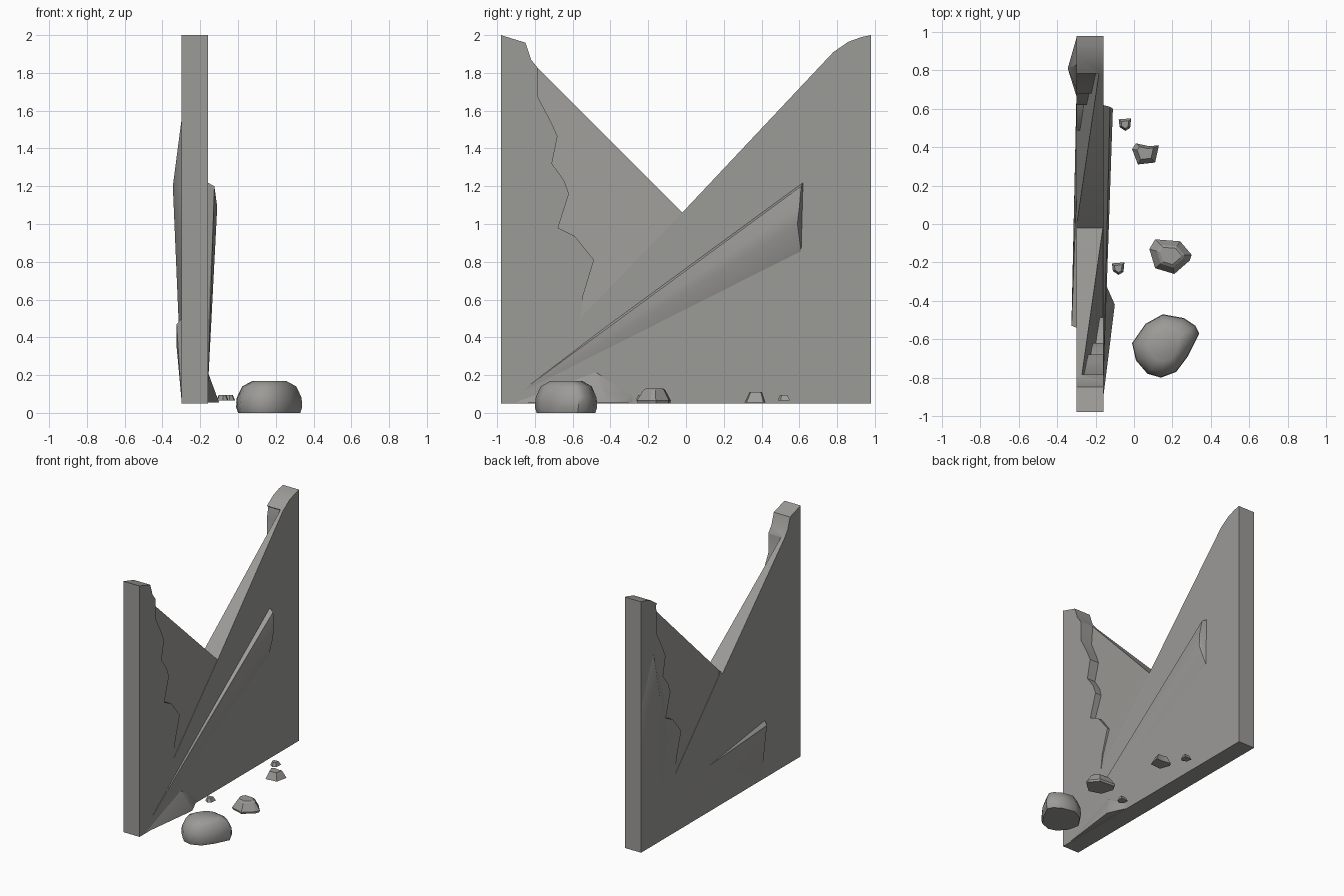
import bpy, bmesh, math
from mathutils import Matrix, Vector

if "Cube" in bpy.data.objects:
    bpy.data.objects.remove(bpy.data.objects["Cube"])

stone_mat = bpy.data.materials.new("warm grey stone")
stone_mat.diffuse_color = (0.33, 0.325, 0.31, 1)
stone_mat.use_nodes = True
stone_mat.node_tree.nodes["Principled BSDF"].inputs["Base Color"].default_value = stone_mat.diffuse_color
XF, XB = -0.16, -0.30          # wall faces
XC = (XF + XB) / 2


def make(name, bm, angle=None):
    bmesh.ops.recalc_face_normals(bm, faces=bm.faces[:])
    me = bpy.data.meshes.new(name)
    bm.to_mesh(me)
    bm.free()
    ob = bpy.data.objects.new(name, me)
    bpy.context.collection.objects.link(ob)
    me.materials.append(stone_mat)
    if angle:
        smooth(ob, angle)
    return ob


def activate(ob):
    bpy.ops.object.select_all(action='DESELECT')
    ob.select_set(True)
    bpy.context.view_layer.objects.active = ob


def smooth(ob, angle):
    activate(ob)
    bpy.ops.object.shade_smooth_by_angle(angle=math.radians(angle))


def loft(rings):
    """Closed solid through rings of equal point count."""
    bm = bmesh.new()
    vs = [[bm.verts.new(p) for p in r] for r in rings]
    n = len(vs[0])
    for a, b in zip(vs, vs[1:]):
        for i in range(n):
            j = (i + 1) % n
            bm.faces.new((a[i], a[j], b[j], b[i]))
    bm.faces.new(vs[0][::-1])
    bm.faces.new(vs[-1])
    return bm


def hull(name, pts):
    bm = bmesh.new()
    for p in pts:
        bm.verts.new(p)
    res = bmesh.ops.convex_hull(bm, input=bm.verts[:])
    junk = {g for g in res["geom_interior"] + res["geom_unused"] if isinstance(g, bmesh.types.BMVert)}
    bmesh.ops.delete(bm, geom=list(junk), context='VERTS')
    return make(name, bm, 25)


# Wall slab with a V-shaped gap
profile = [(-0.98, 0.05), (0.98, 0.05), (0.98, 2.0), (0.93, 1.99), (0.86, 1.965),
           (0.78, 1.91), (-0.02, 1.06), (-0.78, 1.82), (-0.82, 1.87),
           (-0.85, 1.96), (-0.98, 2.0)]
wall = make("broken_wall", loft([[(x, y, z) for y, z in profile] for x in (XB, XF)]))

# Broken recess: jagged edge on one side, running out to nothing at the diagonal
crack = [(-0.8, 1.9), (-0.783, 1.815), (-0.783, 1.67), (-0.714, 1.54), (-0.68, 1.465),
         (-0.71, 1.32), (-0.645, 1.23), (-0.62, 1.16), (-0.677, 0.98), (-0.59, 0.937),
         (-0.487, 0.81), (-0.545, 0.62), (-0.56, 0.50), (-0.02, 1.06), (0.0, 1.25), (-0.7, 1.97)]


def depth(y, z):
    return 0.002 + 0.07 * max(0, z - (1.06 + 1.037 * (y + 0.02)))


turn = Matrix.Translation((XC, 0, 0)) @ Matrix.Rotation(math.pi, 4, 'Z') @ Matrix.Translation((-XC, 0, 0))
for i in range(2):
    bm = loft([[(XF - depth(y, z), y, z) for y, z in crack],
               [(XF + 0.05, y, z) for y, z in crack]])
    if i:
        bm.transform(turn)
    cutter = make("recess_cutter", bm)
    cutter.hide_render = True
    mod = wall.modifiers.new("recess", 'BOOLEAN')
    mod.operation = 'DIFFERENCE'
    mod.solver = 'EXACT'
    mod.object = cutter
    activate(wall)
    bpy.ops.object.modifier_apply(modifier=mod.name)
    bpy.data.objects.remove(cutter)
smooth(wall, 30)

# Raised chipped wedges on both faces
F, B = XF - 0.002, XB + 0.002
hull("long_wedge_right", [(F, -0.92, 0.08), (F, 0.61, 0.85), (F, 0.62, 1.22), (F, -0.5, 0.4),
                          (-0.11, 0.6, 1.09), (-0.125, 0.61, 1.2), (-0.115, 0.59, 1.0)])
hull("foot_wedge_right", [(F, -0.92, 0.055), (F, -0.48, 0.22), (F, -0.28, 0.09), (F, -0.28, 0.055),
                          (-0.15, -0.46, 0.19), (-0.10, -0.42, 0.055), (-0.12, -0.42, 0.1)])
hull("long_wedge_left", [(B, 0.75, 0.08), (B, -0.54, 0.5), (B, -0.5, 0.055), (B, 0.2, 0.4),
                         (-0.325, -0.53, 0.47), (-0.325, -0.49, 0.35)])
hull("upper_wedge_left", [(B, 0.975, 0.3), (B, 0.975, 1.2), (B, 0.83, 1.56), (B, 0.7, 1.15),
                          (B, 0.66, 0.8), (B, 0.75, 0.1), (-0.345, 0.81, 1.2), (-0.31, 0.82, 1.32)])


# Loose stones: outline in plan, lofted through (height, scale) levels
def stone(name, outline, levels, angle):
    cx = sum(p[0] for p in outline) / len(outline)
    cy = sum(p[1] for p in outline) / len(outline)
    rings = [[(cx + (x - cx) * s, cy + (y - cy) * s, z) for x, y in outline] for z, s in levels]
    return make(name, loft(rings), angle)


stone("large_stone", [(-0.01, -0.62), (0.01, -0.71), (0.07, -0.78), (0.14, -0.80), (0.22, -0.77),
                      (0.28, -0.69), (0.34, -0.57), (0.32, -0.53), (0.26, -0.49), (0.15, -0.47),
                      (0.06, -0.52)],
      [(0.0, 0.94), (0.03, 1.0), (0.08, 0.98), (0.14, 0.82), (0.17, 0.5)], 50)
stone("medium_stone", [(0.11, -0.08), (0.24, -0.09), (0.30, -0.16), (0.29, -0.19), (0.21, -0.26),
                       (0.11, -0.23), (0.08, -0.13)],
      [(0.05, 0.95), (0.065, 1.0), (0.12, 0.65), (0.13, 0.5)], 20)
stone("small_stone", [(-0.01, 0.39), (0.01, 0.42), (0.08, 0.405), (0.13, 0.41), (0.11, 0.32), (0.02, 0.31)],
      [(0.055, 1.0), (0.11, 0.6)], 20)
for name, x, y in (("pebble_back", -0.045, 0.52), ("pebble_front", -0.08, -0.23)):
    stone(name, [(x - 0.035, y + 0.025), (x + 0.03, y + 0.03), (x + 0.025, y - 0.02),
                 (x, y - 0.035), (x - 0.03, y - 0.015)],
          [(0.065, 1.0), (0.095, 0.6)], 20)
